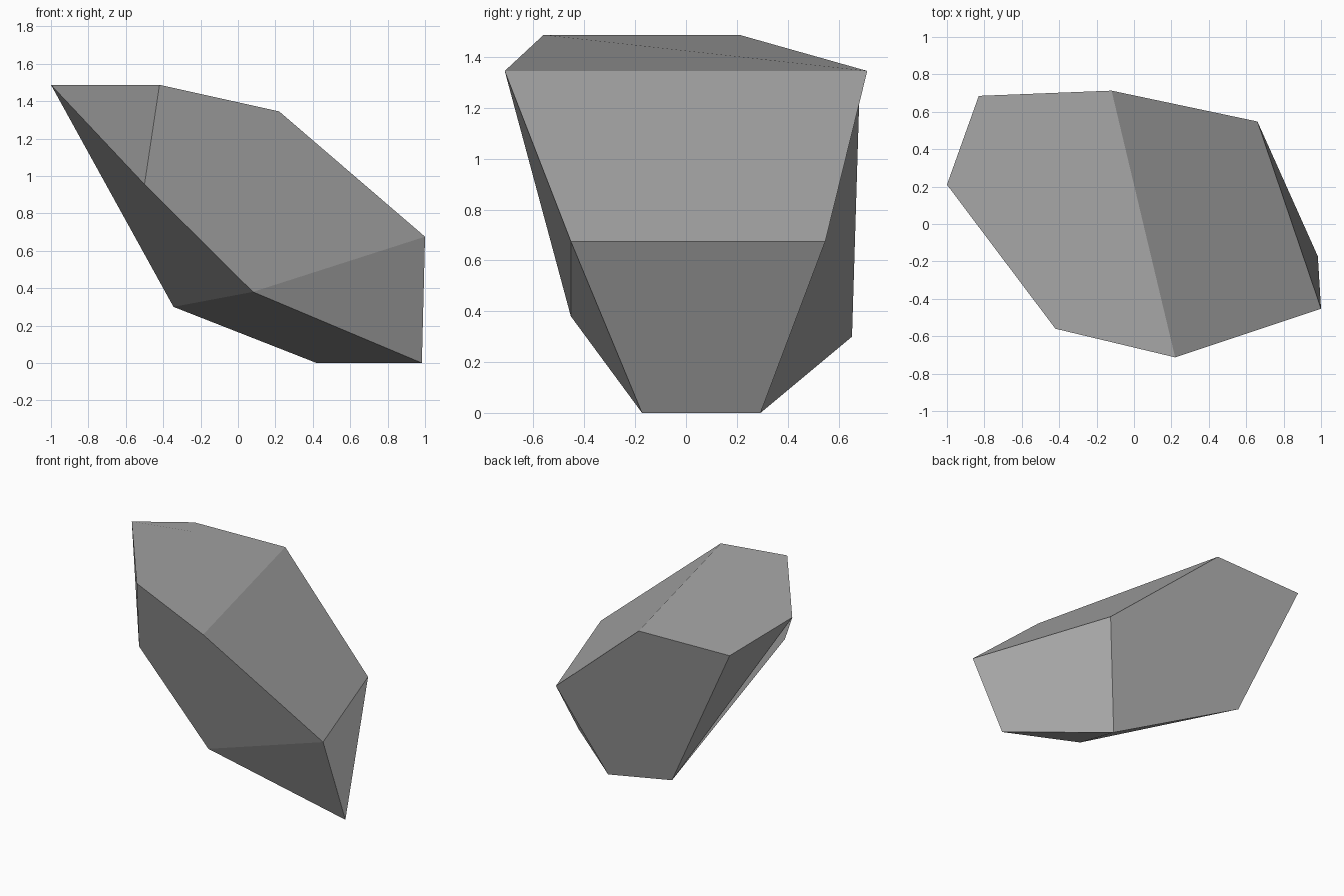
import bpy
import bmesh
from mathutils import Vector, geometry

cube = bpy.data.objects.get("Cube")
if cube:
    bpy.data.objects.remove(cube, do_unlink=True)

# Stone colour
stone = bpy.data.materials.new("stone grey")
stone.use_nodes = True
grey = (0.38, 0.38, 0.38, 1)
stone.diffuse_color = grey
bsdf = stone.node_tree.nodes["Principled BSDF"]
bsdf.inputs["Base Color"].default_value = grey
bsdf.inputs["Roughness"].default_value = 0.9

# Corners of the faceted rock, from the top down
corners = {
    "A": (-1, 0.21, 1.487), "B": (-0.42, -0.56, 1.487),           # top rim
    "C": (0.22, -0.713, 1.345), "D": (-0.12, 0.713, 1.345),
    "E": (-0.83, 0.685, 1.345),
    "K": (-0.5, -0.42, 0.955),                                    # front flank
    "F": (0.66, 0.548, 0.675), "G": (1, -0.453, 0.675),           # shoulder
    "J": (0.08, -0.453, 0.38), "L": (-0.345, 0.653, 0.3),         # underside
    "H": (0.983, -0.173, 0), "I": (0.42, 0.293, 0),               # ground edge
}

# Facets of the rock as loops of corners; each folds along lines from its first
facets = [
    "DEABC",                   # top
    "CDFG", "FGHI",            # upper and lower slope
    "ABK", "CBKJG", "JGH",     # front
    "KJLA", "JHIL",            # underside
    "ILEDF",                   # back
    "AEL",                     # left
]

bm = bmesh.new()
verts = {name: bm.verts.new(co) for name, co in corners.items()}
facet_normals = []
for loop in facets:
    normal = geometry.normal([Vector(corners[name]) for name in loop])
    for second, third in zip(loop[1:], loop[2:]):
        face = bm.faces.new([verts[loop[0]], verts[second], verts[third]])
        face.smooth = True
        facet_normals.append(normal)

# Facet outlines are sharp
for loop in facets:
    for start, end in zip(loop, loop[1:] + loop[0]):
        bm.edges.get((verts[start], verts[end])).smooth = False

bmesh.ops.recalc_face_normals(bm, faces=bm.faces[:])
mesh = bpy.data.meshes.new("rock")
bm.to_mesh(mesh)
bm.free()

# Each facet is shaded evenly, across its folds
loop_normals = []
for poly, normal in zip(mesh.polygons, facet_normals):
    outward = normal if normal.dot(poly.normal) > 0 else -normal
    loop_normals += [outward] * poly.loop_total
mesh.normals_split_custom_set(loop_normals)

mesh.materials.append(stone)
rock = bpy.data.objects.new("rock", mesh)
bpy.context.collection.objects.link(rock)
